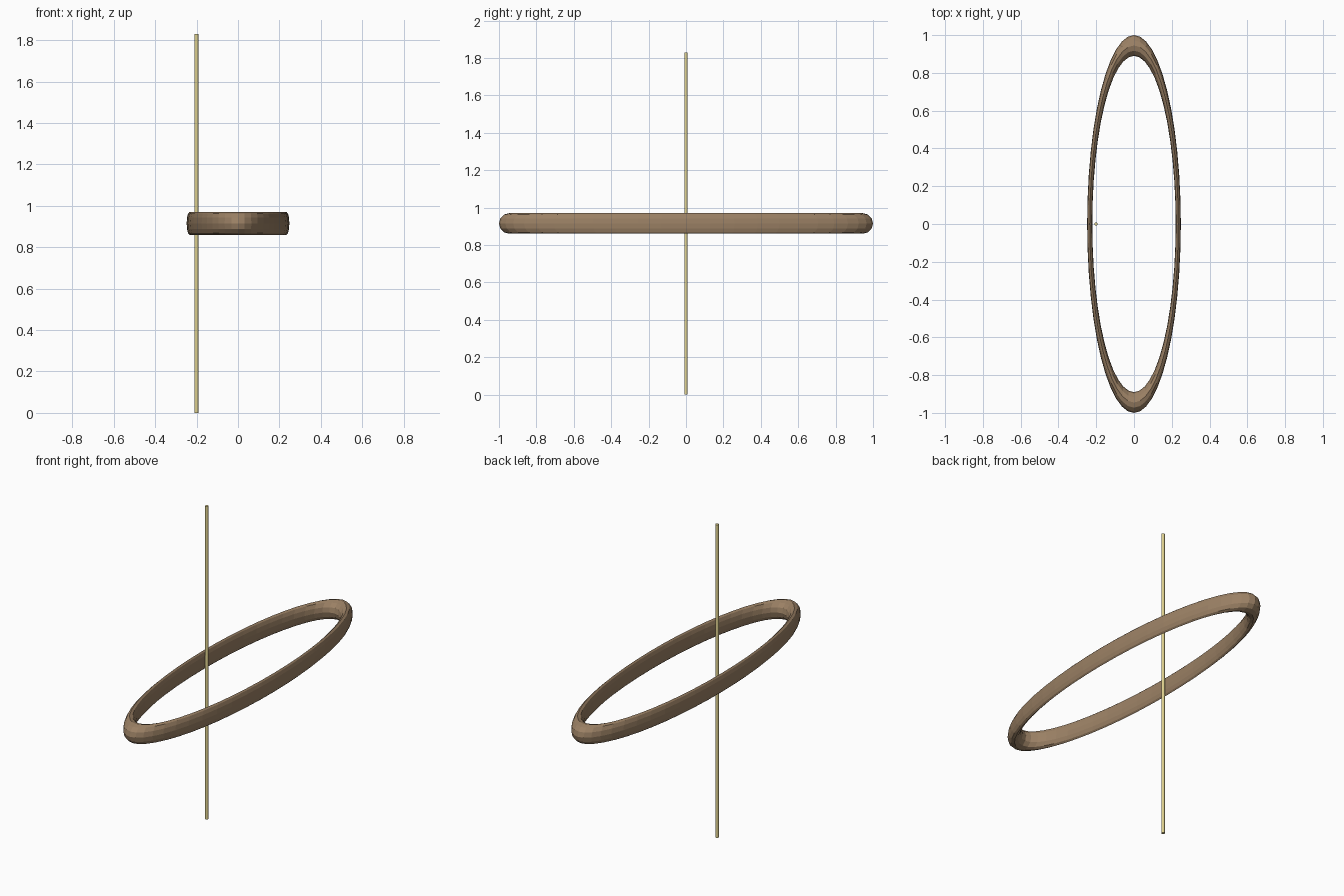
import bpy

if "Cube" in bpy.data.objects:
    bpy.data.objects.remove(bpy.data.objects["Cube"])


def paint(obj, name, color):
    mat = bpy.data.materials.new(name)
    mat.diffuse_color = color
    mat.use_nodes = True
    mat.node_tree.nodes["Principled BSDF"].inputs["Base Color"].default_value = mat.diffuse_color
    obj.data.materials.append(mat)


# Flattened ring forming the bow frame
bpy.ops.mesh.primitive_torus_add(major_segments=48, minor_segments=12,
                                 major_radius=0.945, minor_radius=0.055,
                                 location=(0, 0, 0.915))
ring = bpy.context.object
ring.name = "oval_ring"
ring.scale = (0.248, 1, 1)
bpy.ops.object.transform_apply(location=False, rotation=False, scale=True)
paint(ring, "brown_wood", (0.33, 0.22, 0.13, 1))

# Thin vertical rod through the ring
bpy.ops.mesh.primitive_cylinder_add(vertices=12, radius=0.0092, depth=1.83,
                                    location=(-0.201, 0, 0.915))
rod = bpy.context.object
rod.name = "vertical_rod"
paint(rod, "pale_yellow", (0.75, 0.65, 0.28, 1))
